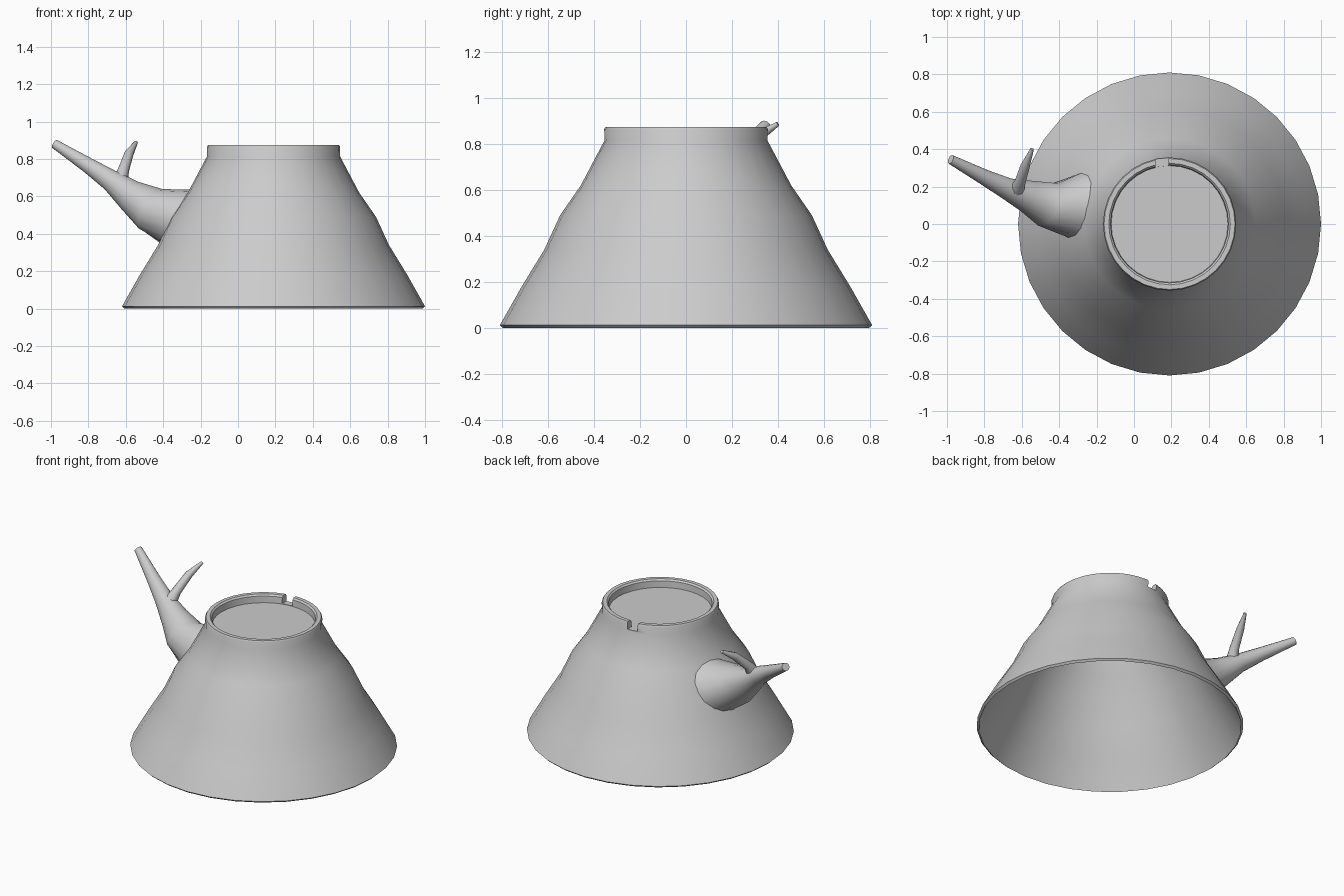
import bpy, bmesh, math
from mathutils import Vector

if "Cube" in bpy.data.objects:
    bpy.data.objects.remove(bpy.data.objects["Cube"])

CX = 0.19
OUTER = [(0.81, 0.012), (0.715, 0.18), (0.617, 0.34), (0.548, 0.49), (0.458, 0.62), (0.355, 0.815)]


def radius_at(z):
    for (r0, z0), (r1, z1) in zip(OUTER, OUTER[1:]):
        if z <= z1:
            return r0 + (r1 - r0) * (z - z0) / (z1 - z0)
    return OUTER[-1][0]


def skin(name, rings, closed=False, cap=True):
    """Join a list of equal-length vertex rings into one mesh."""
    bm = bmesh.new()
    vr = [[bm.verts.new(p) for p in ring] for ring in rings]
    n = len(vr[0])
    pairs = list(zip(vr, vr[1:])) + ([(vr[-1], vr[0])] if closed else [])
    for a, b in pairs:
        for i in range(n):
            j = (i + 1) % n
            bm.faces.new((a[i], a[j], b[j], b[i]))
    if cap:
        bm.faces.new(vr[-1])
        if cap == 'both':
            bm.faces.new(vr[0][::-1])
    bmesh.ops.recalc_face_normals(bm, faces=bm.faces)
    me = bpy.data.meshes.new(name)
    bm.to_mesh(me)
    bm.free()
    ob = bpy.data.objects.new(name, me)
    bpy.context.collection.objects.link(ob)
    return ob


def smooth(ob, deg=40):
    bpy.ops.object.select_all(action='DESELECT')
    bpy.context.view_layer.objects.active = ob
    ob.select_set(True)
    bpy.ops.object.shade_smooth_by_angle(angle=math.radians(deg))


def circle(c, axis, r, n=16):
    d = Vector(axis).normalized()
    u = Vector((0, 0, 1)).cross(d).normalized() * -1
    if u.y < 0:
        u = -u
    v = d.cross(u)
    if v.z < 0:
        v = -v
    return [Vector(c) + r * (u * math.cos(t) + v * math.sin(t))
            for t in (2 * math.pi * i / n for i in range(n))]


# Hollow conical body with raised rim and recessed top disc
inner = [(r - 0.014, z - 0.006) for r, z in OUTER]
inner[0] = (0.797, 0.0)
profile = inner[::-1] + OUTER + [(0.356, 0.865), (0.35, 0.875), (0.325, 0.875), (0.315, 0.865), (0.312, 0.822)]
N = 32
body = skin("body", [[(CX + r * math.cos(2 * math.pi * i / N), r * math.sin(2 * math.pi * i / N), z)
                      for i in range(N)] for r, z in profile], cap='both')

# Notch cut through the rim at the back
bpy.ops.mesh.primitive_cube_add(size=1, location=(0.15, 0.345, 0.87))
cutter = bpy.context.object
cutter.name = "notch_cutter"
cutter.scale = (0.07, 0.12, 0.09)
cutter.hide_render = True
mod = body.modifiers.new("notch", 'BOOLEAN')
mod.operation = 'DIFFERENCE'
mod.solver = 'EXACT'
mod.object = cutter
bpy.context.view_layer.objects.active = body
bpy.ops.object.modifier_apply(modifier=mod.name)
bpy.data.objects.remove(cutter)
smooth(body)

# Main branch, its base ring lying on the cone surface
base = []
for i in range(16):
    t = 2 * math.pi * i / 16
    y, z = 0.1 + 0.175 * math.cos(t), 0.49 + 0.145 * math.sin(t)
    r = radius_at(z) - 0.008
    base.append((CX - math.sqrt(r * r - y * y), y, z))
axis = (-0.8, 0.38, 0.5)
stations = [((-0.46, 0.105, 0.53), 0.125), ((-0.57, 0.15, 0.60), 0.088), ((-0.68, 0.19, 0.685), 0.058),
            ((-0.80, 0.25, 0.765), 0.042), ((-0.98, 0.345, 0.88), 0.025)]
branch = skin("branch", [base] + [circle(c, axis, r) for c, r in stations])
smooth(branch)

# Forked twig
twig_path = [((-0.635, 0.17, 0.67), (0.1, 0.5, 0.6), 0.045), ((-0.61, 0.22, 0.745), (0.2, 0.7, 0.6), 0.03),
             ((-0.582, 0.31, 0.83), (0.3, 0.9, 0.6), 0.025), ((-0.545, 0.40, 0.888), (0.3, 0.9, 0.6), 0.01)]
twig = skin("twig", [circle(c, a, r, 10) for c, a, r in twig_path])
smooth(twig)
